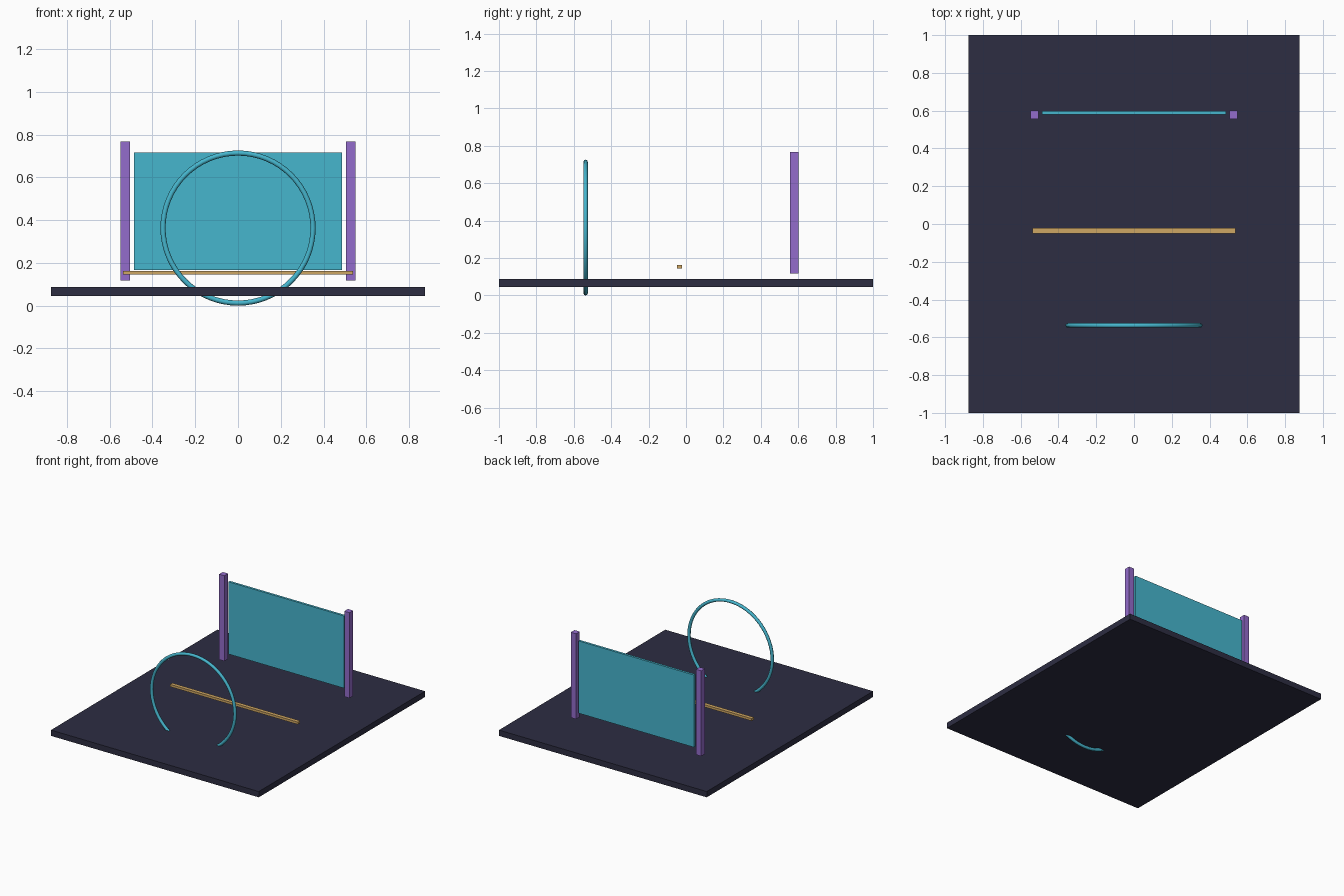
import bpy
from math import pi

cube = bpy.data.objects.get("Cube")
if cube:
    bpy.data.objects.remove(cube, do_unlink=True)


def material(name, rgb):
    """Flat material from 0-255 display colour, converted to linear."""
    linear = [((c / 255 + 0.055) / 1.055) ** 2.4 for c in rgb] + [1]
    mat = bpy.data.materials.new(name)
    mat.use_nodes = True
    mat.diffuse_color = linear
    mat.node_tree.nodes["Principled BSDF"].inputs["Base Color"].default_value = linear
    return mat


def box(name, centre, size, mat):
    bpy.ops.mesh.primitive_cube_add(size=1, location=centre)
    obj = bpy.context.object
    obj.name = name
    obj.scale = size
    bpy.ops.object.transform_apply(location=False, rotation=False, scale=True)
    obj.data.materials.append(mat)
    return obj


navy = material("dark navy", (45, 45, 66))
teal = material("teal", (70, 182, 206))
purple = material("purple", (148, 108, 204))
gold = material("tan gold", (207, 167, 100))

# Floor slab
box("floor_slab", (0, 0, 0.066), (1.75, 2, 0.044), navy)

# Rear screen between two posts
box("screen_panel", (0, 0.589, 0.442), (0.972, 0.018, 0.55), teal)
for side, x in (("left", 0.527), ("right", -0.527)):
    box(side + "_post", (x, 0.579, 0.442), (0.044, 0.044, 0.65), purple)

# Low crossbar floating over the middle of the floor
box("crossbar", (0, -0.035, 0.154), (1.076, 0.028, 0.018), gold)

# Upright hoop passing through the floor
bpy.ops.mesh.primitive_torus_add(
    major_radius=0.351, minor_radius=0.012, major_segments=64, minor_segments=8,
    location=(0, -0.537, 0.363), rotation=(pi / 2, 0, 0))
hoop = bpy.context.object
hoop.name = "hoop"
hoop.data.materials.append(teal)
bpy.ops.object.shade_smooth_by_angle(angle=pi / 3)
